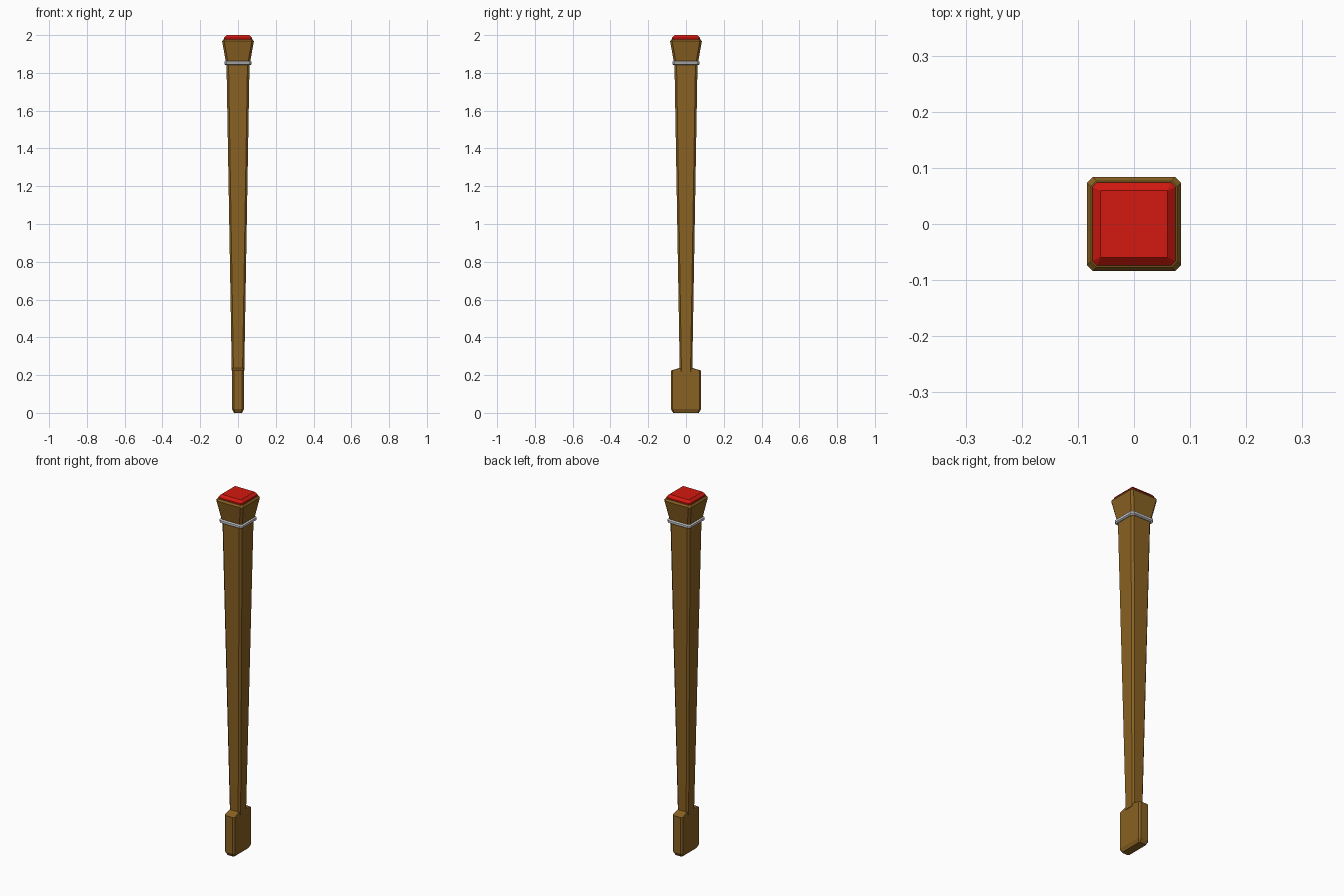
import bpy, bmesh

if "Cube" in bpy.data.objects:
    bpy.data.objects.remove(bpy.data.objects["Cube"])

def material(name, color):
    m = bpy.data.materials.new(name)
    m.diffuse_color = color
    m.use_nodes = True
    m.node_tree.nodes["Principled BSDF"].inputs["Base Color"].default_value = m.diffuse_color
    return m

WOOD = material("wood", (0.25, 0.12, 0.016, 1))
RED = material("red", (0.65, 0.01, 0.005, 1))

def loft(name, rings, mat=None):
    """Stack chamfered rectangles given as (z, half_x, half_y, chamfer)."""
    bm = bmesh.new()
    loops = []
    for z, x, y, c in rings:
        pts = [(x, -y + c), (x, y - c), (x - c, y), (-x + c, y),
               (-x, y - c), (-x, -y + c), (-x + c, -y), (x - c, -y)]
        loops.append([bm.verts.new((px, py, z)) for px, py in pts])
    for a, b in zip(loops, loops[1:]):
        for i in range(8):
            j = (i + 1) % 8
            bm.faces.new((a[i], a[j], b[j], b[i]))
    bm.faces.new(loops[0][::-1])
    bm.faces.new(loops[-1])
    mesh = bpy.data.meshes.new(name)
    bm.to_mesh(mesh)
    bm.free()
    ob = bpy.data.objects.new(name, mesh)
    bpy.context.collection.objects.link(ob)
    if mat:
        mesh.materials.append(mat)
    return ob

# Flat paddle-like foot, sloping up to the shaft
loft("foot_block", [(0, 0.022, 0.068, 0.006), (0.02, 0.031, 0.08, 0.009),
                    (0.224, 0.031, 0.08, 0.009), (0.238, 0.028, 0.034, 0.008)], WOOD)

# Long tapered shaft
loft("shaft", [(0.22, 0.033, 0.033, 0.009), (1.85, 0.061, 0.061, 0.011)], WOOD)

# Metal band below the head
loft("band", [(1.841, 0.065, 0.065, 0.011), (1.846, 0.072, 0.072, 0.012),
              (1.858, 0.072, 0.072, 0.012), (1.863, 0.065, 0.065, 0.011)])

# Flared head with a bevelled rim
loft("head", [(1.85, 0.063, 0.063, 0.011), (1.968, 0.084, 0.084, 0.011),
              (1.978, 0.077, 0.077, 0.010)], WOOD)

# Red cap
loft("cap", [(1.974, 0.074, 0.074, 0.008), (1.986, 0.074, 0.074, 0.008),
             (2.0, 0.06, 0.06, 0.001)], RED)
